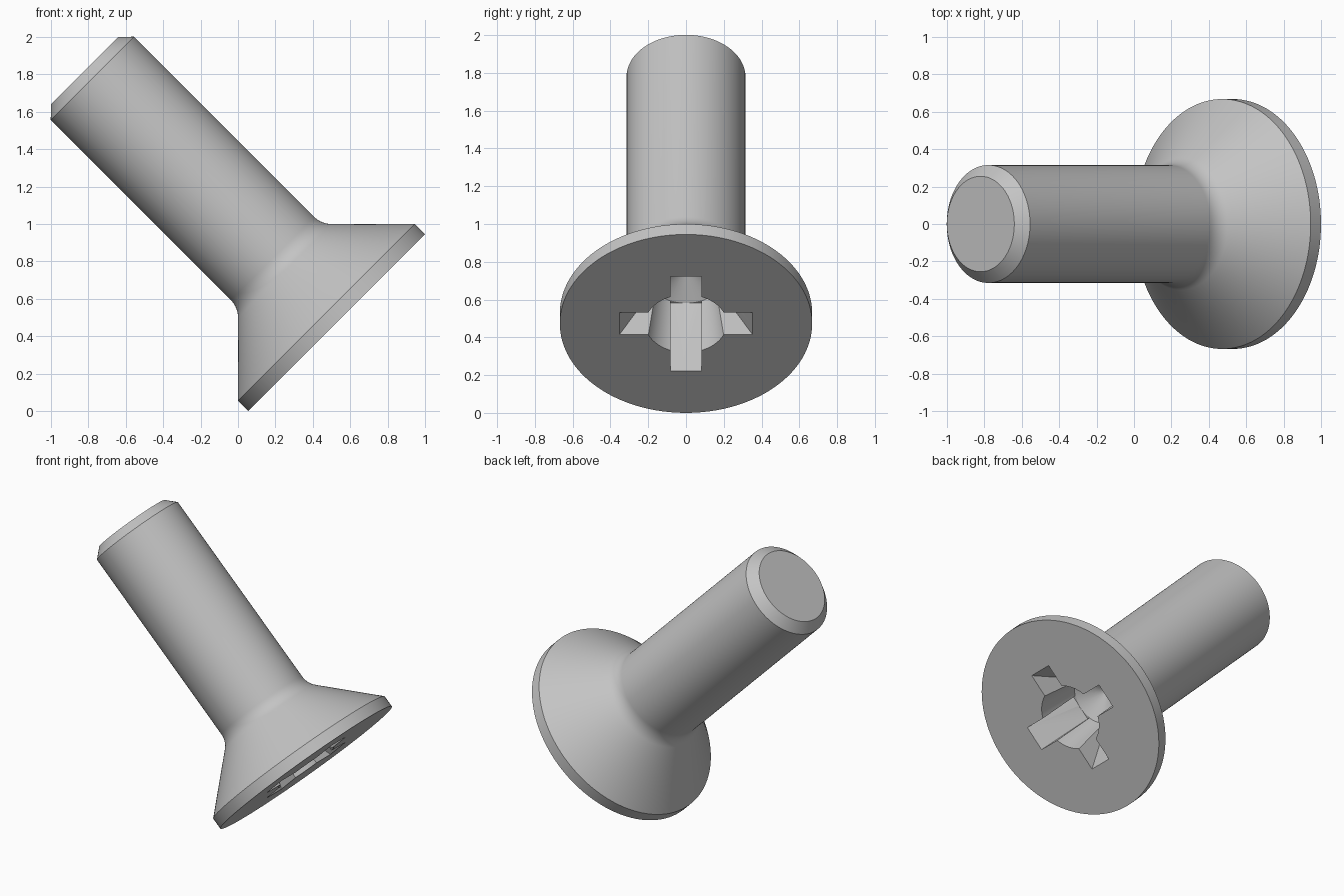
import bpy, bmesh, math
from mathutils import Matrix

if "Cube" in bpy.data.objects:
    bpy.data.objects.remove(bpy.data.objects["Cube"])

SEGMENTS = 128

steel = bpy.data.materials.new("steel grey")
steel.diffuse_color = (0.55, 0.55, 0.55, 1)
steel.use_nodes = True
steel.node_tree.nodes["Principled BSDF"].inputs["Base Color"].default_value = steel.diffuse_color


def make_object(name, bm):
    bmesh.ops.recalc_face_normals(bm, faces=bm.faces)
    mesh = bpy.data.meshes.new(name)
    bm.to_mesh(mesh)
    bm.free()
    mesh.materials.append(steel)
    obj = bpy.data.objects.new(name, mesh)
    bpy.context.collection.objects.link(obj)
    return obj


def lathe(name, profile):
    """Revolve (radius, height) points around z; open ends become flat caps."""
    bm = bmesh.new()
    rings = []
    for r, h in profile:
        rings.append([bm.verts.new((r * math.cos(a), r * math.sin(a), h))
                      for a in (2 * math.pi * i / SEGMENTS for i in range(SEGMENTS))])
    for low, high in zip(rings, rings[1:]):
        for i in range(SEGMENTS):
            j = (i + 1) % SEGMENTS
            bm.faces.new((low[i], low[j], high[j], high[i]))
    bm.faces.new(rings[0])
    bm.faces.new(rings[-1])
    return make_object(name, bm)


def slot(name, turn):
    """Cross arm with parallel sides and ends that taper inwards with depth."""
    bm = bmesh.new()
    half_width, top, bottom = 0.083, -0.05, 0.332
    slope = (0.353 - 0.178) / bottom
    outline = [(-(0.353 - slope * top), top), (0.353 - slope * top, top),
               (0.178, bottom), (-0.178, bottom)]
    face = bm.faces.new([bm.verts.new((x, -half_width, z)) for x, z in outline])
    ext = bmesh.ops.extrude_face_region(bm, geom=[face])["geom"]
    bmesh.ops.translate(bm, vec=(0, 2 * half_width, 0),
                        verts=[v for v in ext if isinstance(v, bmesh.types.BMVert)])
    bm.transform(Matrix.Rotation(turn, 4, 'Z'))
    return make_object(name, bm)


# Countersunk head, filleted neck, plain shank and chamfered tip
fillet = [(0.4466 + 0.1316 * math.cos(math.radians(a)),
           0.4855 + 0.1316 * math.sin(math.radians(a)))
          for a in (225 - 45 * i / 8 for i in range(9))]
screw = lathe("screw", [(0.668, 0), (0.668, 0.078)] + fillet
              + [(0.315, 1.847), (0.255, 1.906)])

# Cross recess: a slightly conical pit with a pointed floor, plus two slots
cutters = [
    lathe("recess_pit", [(0.2214, -0.05), (0.18, 0.33), (0.002, 0.433)]),
    slot("recess_slot_a", 0),
    slot("recess_slot_b", math.pi / 2),
]
bpy.context.view_layer.objects.active = screw
for cutter in cutters:
    cutter.hide_render = True
    mod = screw.modifiers.new(cutter.name, 'BOOLEAN')
    mod.operation = 'DIFFERENCE'
    mod.solver = 'EXACT'
    mod.object = cutter
    bpy.ops.object.modifier_apply(modifier=mod.name)
for cutter in cutters:
    bpy.data.objects.remove(cutter)

# Lean the screw over so the head rests on its rim
screw.data.transform(Matrix.Translation((0.5275, 0, 0.4725))
                     @ Matrix.Rotation(math.radians(-45), 4, 'Y'))

screw.select_set(True)
bpy.ops.object.shade_smooth_by_angle(angle=math.radians(30))
